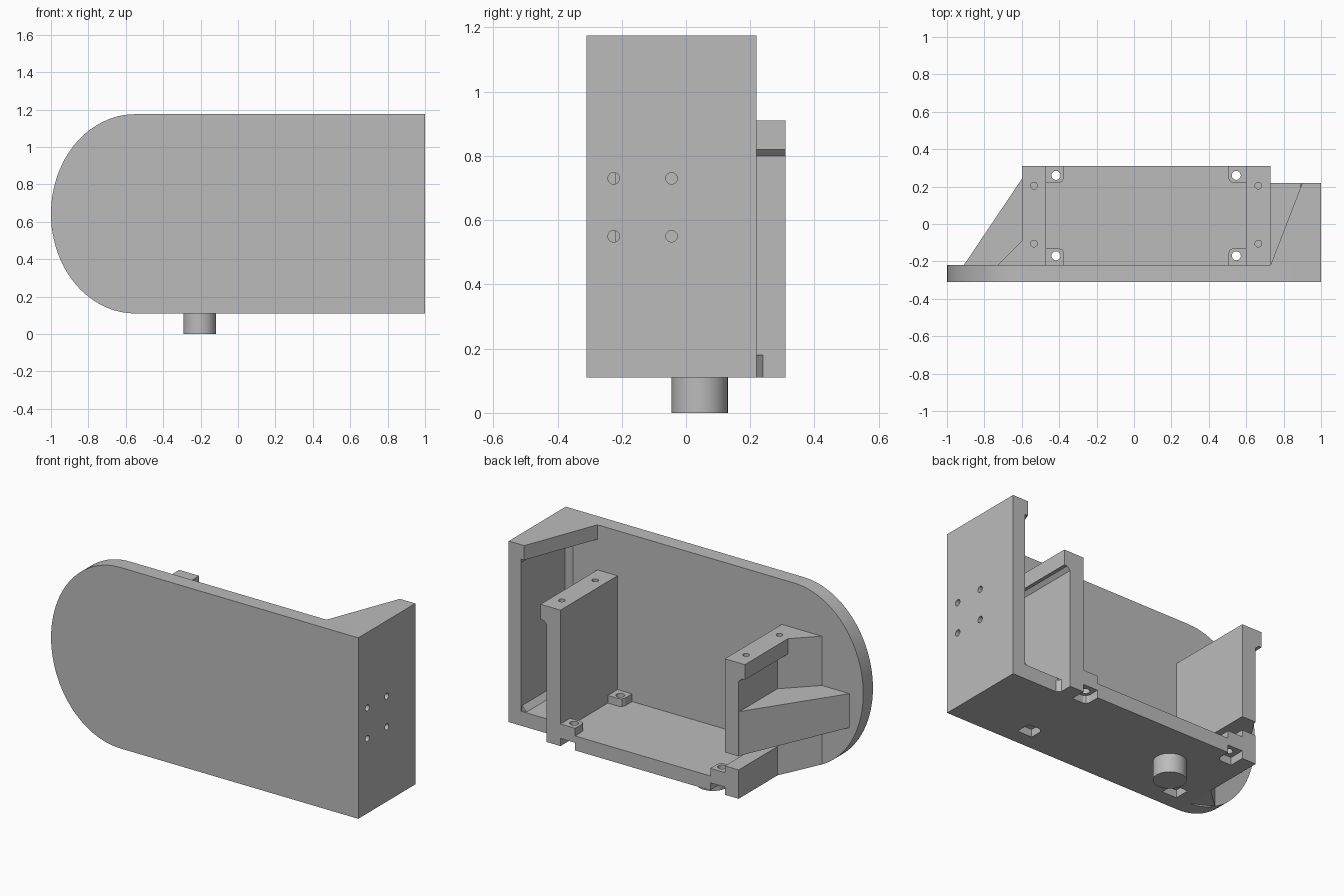
import bpy
import bmesh
import math
from mathutils import Matrix, Vector

if "Cube" in bpy.data.objects:
    bpy.data.objects.remove(bpy.data.objects["Cube"], do_unlink=True)

grey = bpy.data.materials.new("light_grey")
grey.use_nodes = True
grey.diffuse_color = (0.5, 0.5, 0.5, 1)
grey.node_tree.nodes["Principled BSDF"].inputs["Base Color"].default_value = grey.diffuse_color

BASE, TOP, FLOOR = 0.11, 1.175, 0.195
BACK, INNER, FRONT = 0.31, -0.22, -0.31
CX, CY = 0.065, 0.045      # centre of the tray


def finish(name, bm):
    bmesh.ops.recalc_face_normals(bm, faces=bm.faces)
    mesh = bpy.data.meshes.new(name)
    bm.to_mesh(mesh)
    bm.free()
    mesh.materials.append(grey)
    obj = bpy.data.objects.new(name, mesh)
    bpy.context.collection.objects.link(obj)
    return obj


def prism(name, outline, low, high, axis="z"):
    """Extrude an outline; in plan (z) or, for axis y, in the xz plane.
    low may be a list, one value per outline point."""
    lows = low if isinstance(low, list) else [low] * len(outline)

    def place(p, h):
        return (p[0], p[1], h) if axis == "z" else (p[0], h, p[1])

    bm = bmesh.new()
    a = [bm.verts.new(place(p, h)) for p, h in zip(outline, lows)]
    b = [bm.verts.new(place(p, high)) for p in outline]
    bm.faces.new(a)
    bm.faces.new(b)
    for i in range(len(a)):
        j = (i + 1) % len(a)
        bm.faces.new((a[i], a[j], b[j], b[i]))
    return finish(name, bm)


def box(name, x, y, z):
    return prism(name, [(x[0], y[0]), (x[1], y[0]), (x[1], y[1]), (x[0], y[1])], *z)


def rod(name, centre, radius, depth, axis="z", sides=32):
    bm = bmesh.new()
    turn = Matrix.Rotation(math.pi / 2, 4, "Y") if axis == "x" else Matrix()
    bmesh.ops.create_cone(bm, cap_ends=True, segments=sides, radius1=radius, radius2=radius,
                          depth=depth, matrix=Matrix.Translation(Vector(centre)) @ turn)
    return finish(name, bm)


def cut(target, cutters):
    for c in cutters:
        mod = target.modifiers.new("cut", "BOOLEAN")
        mod.object, mod.operation, mod.solver = c, "DIFFERENCE", "EXACT"
        bpy.context.view_layer.update()
        with bpy.context.temp_override(object=target, active_object=target):
            bpy.ops.object.modifier_apply(modifier=mod.name)
        bpy.data.objects.remove(c, do_unlink=True)


def smooth(obj):
    bpy.ops.object.select_all(action="DESELECT")
    obj.select_set(True)
    bpy.context.view_layer.objects.active = obj
    bpy.ops.object.shade_smooth_by_angle(angle=math.radians(30))


# Front plate with a half-elliptical end
mid, half = (BASE + TOP) / 2, (TOP - BASE) / 2
outline = [(1, BASE), (1, TOP)]
for i in range(49):
    t = math.pi / 2 + math.pi * i / 48
    outline.append((-0.55 + 0.45 * math.cos(t), mid + half * math.sin(t)))
smooth(prism("front_plate", outline, FRONT, INNER, "y"))

# Side wall with four screw holes
wall = box("side_wall", (0.92, 1), (INNER, 0.22), (BASE, 1.09))
cut(wall, [rod("hole", (0.95, y, z), 0.018, 0.2, "x")
           for y in (-0.225, -0.045) for z in (0.55, 0.73)])
cut(bpy.data.objects["front_plate"],
    [rod("hole", (0.97, -0.225, z), 0.018, 0.12, "x") for z in (0.55, 0.73)])

# Top gusset, side bay floor and small corner fillets
prism("top_gusset", [(0.73, INNER), (1, INNER), (1, 0.22), (0.9, 0.22)], 1.09, TOP)
box("side_bay_floor", (0.69, 0.92), (INNER, 0.22), (BASE, FLOOR))
prism("wall_top_fillet", [(0.92, 1.09), (0.9, 1.09), (0.92, 1.07)], INNER, 0.21, "y")
prism("wall_base_fillet", [(0.92, FLOOR), (0.89, FLOOR), (0.92, 0.225)], INNER, 0.21, "y")
prism("wall_front_fillet", [(0.92, INNER), (0.89, INNER), (0.92, -0.19)], FLOOR, 1.09)
prism("post_corner_fillet", [(0.69, 0.22), (0.71, 0.22), (0.69, 0.24)], BASE, 0.18)

# Two posts with outward heads and screw holes
for side, s in (("left", 1), ("right", -1)):
    profile = [(0.535, BASE), (0.625, BASE), (0.625, 0.80), (0.645, 0.82),
               (0.665, 0.82), (0.665, 0.91), (0.535, 0.91)]
    post = prism(side + "_post", [(CX + s * x, z) for x, z in profile], INNER, BACK, "y")
    cutters = [rod("hole", (CX + s * 0.6, y, 0.88), 0.018, 0.2) for y in (0.205, -0.105)]
    if s < 0:
        cutters.append(box("slot", (-0.7, -0.4), (-0.06, 0.4), (0.28, 0.36)))
    cut(post, cutters)

# Tray floor with corner mounting tabs
tray = box("tray_floor", (-0.47, 0.6), (INNER, BACK), (BASE, FLOOR))
for sx, nx in ((1, "left"), (-1, "right")):
    for sy, ny in ((1, "back"), (-1, "front")):
        def tab_shape(e):
            pts = [(0.535 + e, 0.265 + e), (0.535 + e, 0.175), (0.465, 0.175),
                   (0.448, 0.182), (0.44, 0.2), (0.44, 0.265 + e)]
            return [(CX + sx * x, CY + sy * y) for x, y in pts]
        cut(tray, [prism("notch", tab_shape(0.01), 0.05, 0.3)])
        tab = prism(f"{ny}_{nx}_tab", tab_shape(0), 0.155, 0.24)
        cut(tab, [rod("hole", (CX + sx * 0.482, CY + sy * 0.215, 0.2), 0.024, 0.3)])

# Braces between the right post and the front plate
prism("post_gusset", [(-0.56, INNER), (-0.73, INNER), (-0.56, -0.05)],
      [BASE, 0.155, BASE], 0.91)
prism("side_brace", [(-0.56, INNER), (-0.91, INNER), (-0.56, 0.30)],
      [0.36, 0.42, 0.36], 0.62)

# Round peg underneath
smooth(rod("base_peg", (-0.205, 0.0425, BASE / 2), 0.0875, BASE, sides=48))
